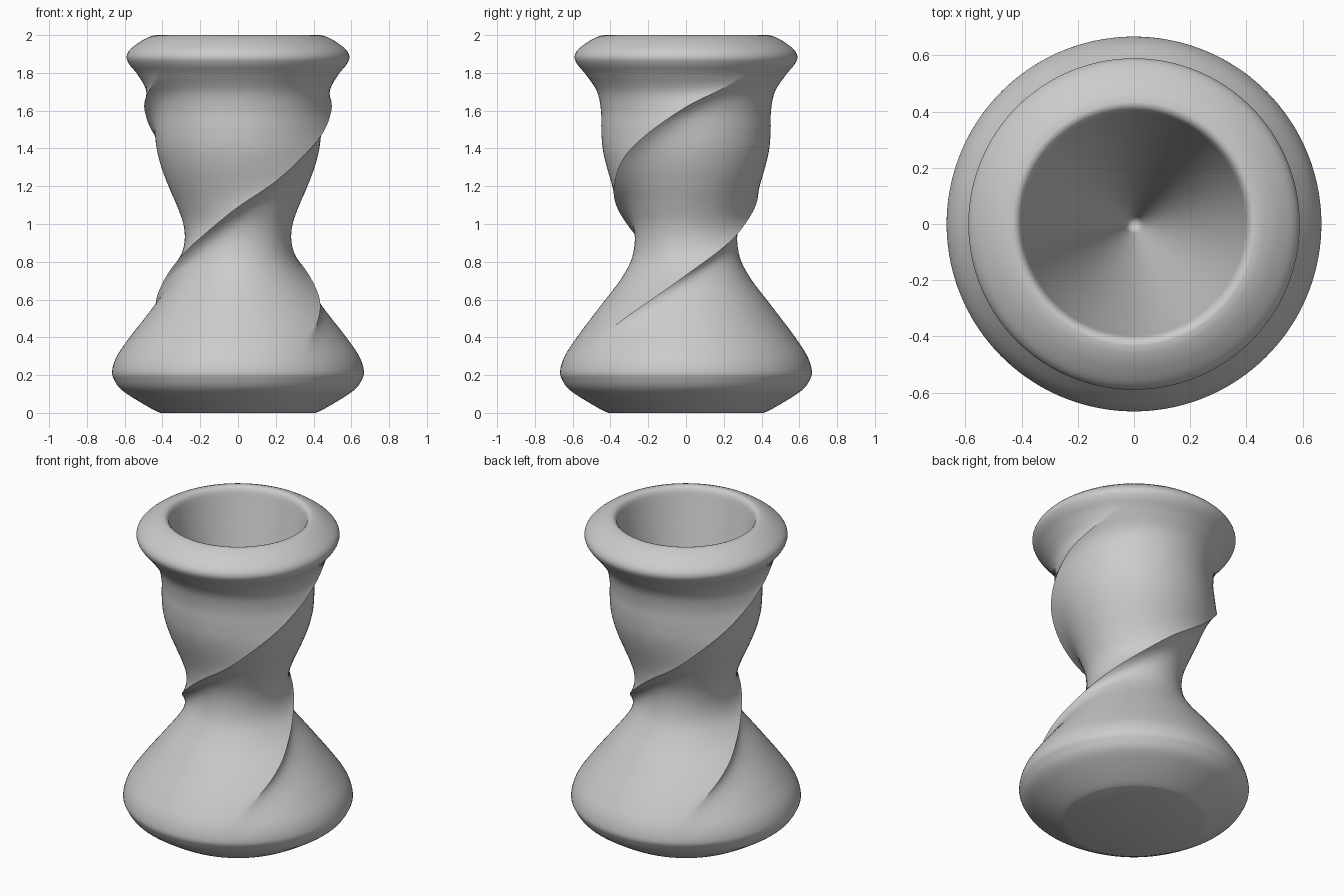
import bpy, bmesh, math

if "Cube" in bpy.data.objects:
    bpy.data.objects.remove(bpy.data.objects["Cube"])

# Outer profile (radius, height) from the foot to the lip
PROFILE = [(.41, 0), (.45, .018), (.54, .07), (.62, .125), (.655, .175), (.667, .22),
           (.642, .3), (.575, .4), (.50, .5), (.425, .6), (.35, .7), (.295, .8),
           (.277, .9), (.288, 1.0), (.325, 1.1), (.37, 1.2), (.41, 1.3), (.437, 1.4),
           (.447, 1.5), (.45, 1.6), (.472, 1.7), (.53, 1.79), (.575, 1.845), (.59, 1.885),
           (.57, 1.925), (.51, 1.97), (.46, 1.994), (.43, 2.0)]
# Path of one twisted ridge (height, angle in degrees)
RIDGE = [(0, -75), (.3, -57), (.48, -40), (.73, 0), (.95, 58), (1.09, 90),
         (1.22, 117), (1.4, 143), (1.62, 180), (1.76, 212), (2.0, 250)]
SEG, STEPS = 144, 5


def catmull(a, b, c, d, t):
    return b + .5 * t * (c - a + t * (2*a - 5*b + 4*c - d + t * (3*(b - c) + d - a)))


def smooth(pts):
    out, n = [], len(pts)
    for i in range(n - 1):
        q = [pts[max(0, min(n - 1, i + k))] for k in (-1, 0, 1, 2)]
        for s in range(STEPS):
            out.append(tuple(catmull(*[p[k] for p in q], s / STEPS) for k in (0, 1)))
    return out + [pts[-1]]


RIDGE_CURVE = smooth(RIDGE)


def ridge_angle(z):
    for (z0, a0), (z1, a1) in zip(RIDGE_CURVE, RIDGE_CURVE[1:]):
        if z <= z1:
            return a0 + (a1 - a0) * (z - z0) / (z1 - z0)
    return RIDGE_CURVE[-1][1]


def step(a, b, x):
    t = max(0, min(1, (x - a) / (b - a)))
    return t * t * (3 - 2 * t)


def relief(d):
    # sharp crest: broad flare on one side, undercut groove on the other
    if d <= 0:
        return math.exp(d / 35) * (1 + d / 90)
    return (1.6 * math.exp(-d / 13) - .6 * math.exp(-d / 60)) * (1 - d / 90)


bm = bmesh.new()


def ring(r, z, ridged=True):
    amp = .045 * step(.25, .6, z) * (1 - step(1.6, 1.84, z)) if ridged else 0
    phi = ridge_angle(z)
    verts = []
    for j in range(SEG):
        d = j * 360 / SEG
        rr = r + amp * relief((d + 90) % 180 - 90)
        a = math.radians(phi + d)
        verts.append(bm.verts.new((rr * math.cos(a), rr * math.sin(a), z)))
    return verts


def fan(loop, z):
    tip = bm.verts.new((0, 0, z))
    for j in range(SEG):
        bm.faces.new((loop[j], loop[(j + 1) % SEG], tip))


# Outer wall, rounded lip and deep conical hollow
rings = [ring(r, max(0, min(2, z))) for r, z in smooth(PROFILE)]
lip = ring(0.43, 2.0, False)
for v, w in zip(lip, rings[-1]):
    v.co = w.co
bmesh.ops.delete(bm, geom=lip, context='VERTS')


def plain_ring(r, z):
    a0 = math.radians(ridge_angle(2.0))
    return [bm.verts.new((r * math.cos(a0 + j * math.tau / SEG),
                          r * math.sin(a0 + j * math.tau / SEG), z)) for j in range(SEG)]


for r, z in [(.417, 1.996), (.406, 1.985), (.399, 1.965), (.394, 1.94)]:
    rings.append(plain_ring(r, z))
APEX = .3
for k in range(1, 12):
    t = k / 12
    rings.append(plain_ring(.394 * (1 - t), 1.94 + (APEX - 1.94) * t))
for lo, hi in zip(rings, rings[1:]):
    for j in range(SEG):
        k = (j + 1) % SEG
        bm.faces.new((lo[j], lo[k], hi[k], hi[j]))
fan(rings[-1], APEX)
fan(rings[0], 0)
bmesh.ops.recalc_face_normals(bm, faces=bm.faces)

mesh = bpy.data.meshes.new("twisted_vase")
bm.to_mesh(mesh)
bm.free()
vase = bpy.data.objects.new("twisted_vase", mesh)
bpy.context.collection.objects.link(vase)
bpy.context.view_layer.objects.active = vase
vase.select_set(True)
bpy.ops.object.shade_smooth_by_angle(angle=math.radians(30))
